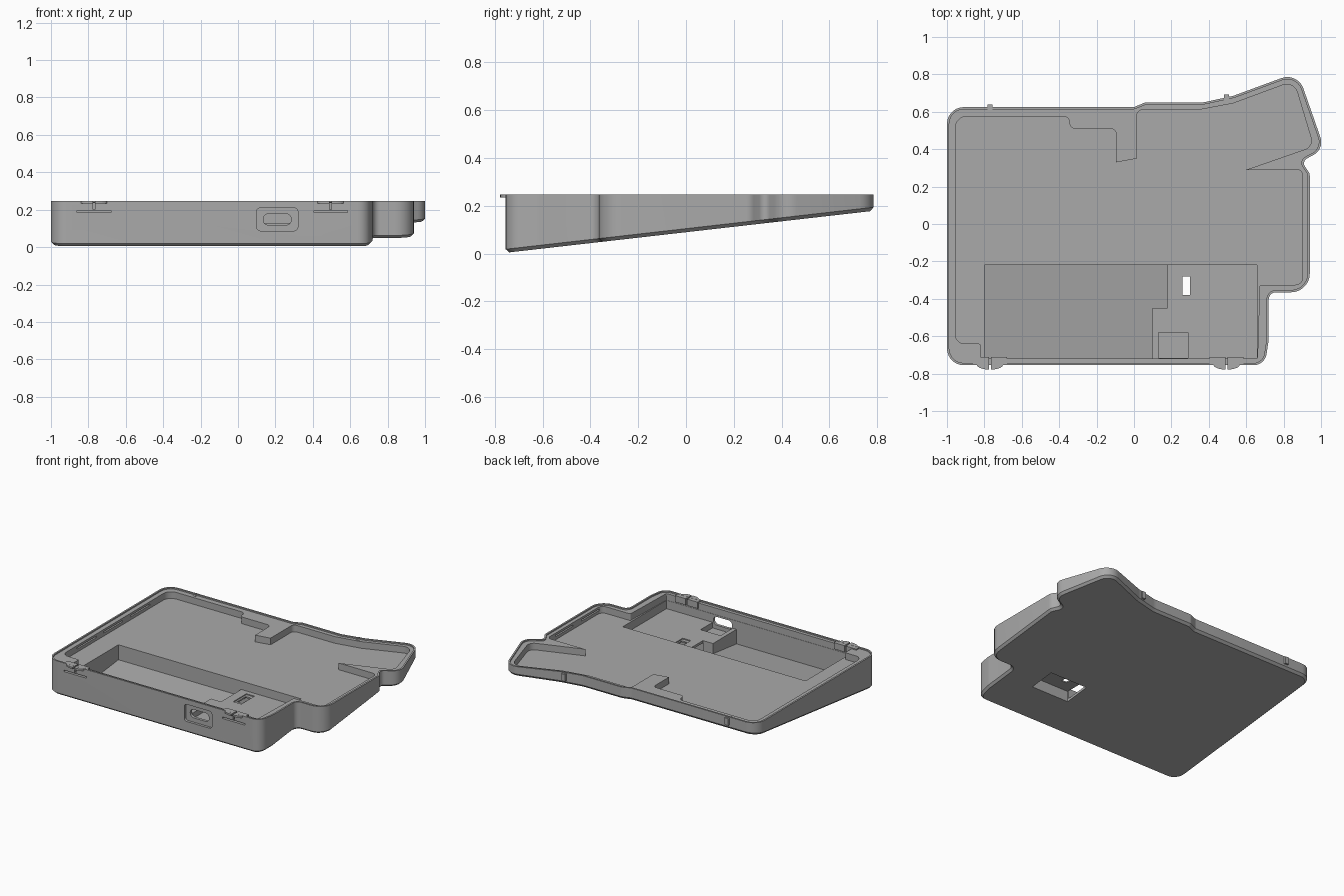
import bpy, bmesh
from math import pi, cos, sin, tan, radians
from mathutils import Vector, Matrix

if "Cube" in bpy.data.objects:
    bpy.data.objects.remove(bpy.data.objects["Cube"], do_unlink=True)

TOP, LIP, FLOOR, SHELF = 0.247, 0.238, 0.19, 0.13

grey = bpy.data.materials.new("plain grey")
grey.use_nodes = True
grey.diffuse_color = (0.4, 0.4, 0.4, 1)
grey.node_tree.nodes["Principled BSDF"].inputs["Base Color"].default_value = (0.4, 0.4, 0.4, 1)


def base(y):
    """Height of the tilted underside."""
    return 0.003 + 0.114 * (y + 0.755)


def rounded(corners, inset=0.0, steps=7):
    """Counterclockwise outline with filleted corners, optionally inset."""
    pts = [Vector(c[:2]) for c in corners]
    n = len(pts)
    dirs = [(pts[(i + 1) % n] - pts[i]).normalized() for i in range(n)]
    moved = []
    for i in range(n):
        a, b = dirs[i - 1], dirs[i]
        na, nb = Vector((-a.y, a.x)), Vector((-b.y, b.x))
        moved.append(pts[i] + (na + nb) * inset / (1 + na.dot(nb)))
    out = []
    for i in range(n):
        a, b = dirs[i - 1], dirs[i]
        side = 1 if a.x * b.y - a.y * b.x > 0 else -1
        turn = a.angle(b)
        room = 0.48 * min((moved[i] - moved[i - 1]).length, (moved[(i + 1) % n] - moved[i]).length)
        r = corners[i][2]
        if r == 0:
            out.append(moved[i])
            continue
        r = min(max(r - side * inset, 0.005), room / tan(turn / 2))
        start = moved[i] - a * r * tan(turn / 2)
        centre = start + Vector((-a.y, a.x)) * side * r
        for k in range(steps + 1):
            out.append(centre + Matrix.Rotation(side * turn * k / steps, 2) @ (start - centre))
    return out


def loft(name, rings):
    """Closed solid through rings of equal point count."""
    bm = bmesh.new()
    loops = [[bm.verts.new(p) for p in ring] for ring in rings]
    bm.faces.new(loops[0][::-1])
    bm.faces.new(loops[-1])
    n = len(loops[0])
    for lo, hi in zip(loops, loops[1:]):
        for i in range(n):
            j = (i + 1) % n
            bm.faces.new((lo[i], lo[j], hi[j], hi[i]))
    bmesh.ops.recalc_face_normals(bm, faces=bm.faces)
    mesh = bpy.data.meshes.new(name)
    bm.to_mesh(mesh)
    bm.free()
    mesh.materials.append(grey)
    obj = bpy.data.objects.new(name, mesh)
    bpy.context.collection.objects.link(obj)
    return obj


def prism(name, outline, low, high):
    """Upright solid; low may be a height or a function of y."""
    f = low if callable(low) else lambda y: low
    return loft(name, [[(p[0], p[1], f(p[1])) for p in outline],
                       [(p[0], p[1], high) for p in outline]])


def box(name, x0, x1, y0, y1, z0, z1):
    return prism(name, [(x0, y0), (x1, y0), (x1, y1), (x0, y1)], z0, z1)


def front_hole(name, x0, x1, z0, z1, r, y0, y1):
    """Rounded opening running along y."""
    shape = rounded([(x0, z0, r), (x1, z0, r), (x1, z1, r), (x0, z1, r)], steps=5)
    return loft(name, [[(p.x, y, p.y) for p in shape] for y in (y0, y1)])


def cut(target, cutters):
    for c in cutters:
        c.hide_render = True
        m = target.modifiers.new(c.name, 'BOOLEAN')
        m.operation, m.object, m.solver = 'DIFFERENCE', c, 'EXACT'
    bpy.context.view_layer.update()
    done = target.evaluated_get(bpy.context.evaluated_depsgraph_get())
    mesh = bpy.data.meshes.new_from_object(done)
    target.modifiers.clear()
    target.data = mesh
    for c in cutters:
        bpy.data.objects.remove(c, do_unlink=True)


# Tray body: tilted, chamfered underside and level top
outer = [(-1, -.755, .09), (.7, -.755, .07), (.72, -.62, .1), (.72, -.365, .04),
         (.94, -.365, .1), (.94, .27, .05), (.895, .335, .03), (1.019, .4, .08),
         (.875, .812, .09), (.53, .685, .15), (.37, .65, .15), (.06, .65, .04),
         (0, .625, .04), (-1, .625, .09)]
edge, foot = rounded(outer), rounded(outer, 0.015)
body = loft("tray_body", [[(p.x, p.y, base(p.y)) for p in foot],
                          [(p.x, p.y, base(p.y) + 0.015) for p in edge],
                          [(p.x, p.y, TOP) for p in edge]])

# Cavities of the tray
well = [(-.955, -.64, .05), (-.82, -.64, .01), (-.82, -.72, 0), (.66, -.72, .01),
        (.672, -.325, .01), (.902, -.325, .04), (.902, .29, .03), (.6, .29, 0),
        (.96, .415, .05), (.855, .765, .06), (.53, .645, .1), (.345, .61, .1),
        (.015, .61, .03), (.015, .35, 0), (-.095, .33, 0), (-.095, .51, .03),
        (-.345, .51, .03), (-.345, .575, .04), (-.955, .575, .06)]
bay = [(-.8, -.718), (.1, -.718), (.1, -.45), (.18, -.45), (.18, -.22), (-.8, -.22)]
shelf = [(.09, -.718), (.658, -.718), (.658, -.22), (.17, -.22), (.17, -.44), (.09, -.44)]
pocket = [(.18, -.46), (.48, -.46), (.48, -.27), (.18, -.27)]
cutters = [
    prism("rim_step", rounded(outer, 0.012), LIP, 0.3),
    prism("main_well", rounded(well), FLOOR, 0.31),
    prism("battery_bay", bay, lambda y: base(y) + 0.018, 0.22),
    prism("board_shelf", shelf, SHELF, 0.225),
    box("port_pocket", .13, .29, -.717, -.58, 0.09, 0.215),
    prism("underside_pocket", pocket, -0.1, 0.113),
    box("switch_recess", .245, .31, -.405, -.255, 0.123, 0.205),
    box("switch_slot", .258, .3, -.38, -.28, 0.05, 0.2),
    front_hole("port_recess", .1, .32, .087, .21, .02, -.8, -.737),
    front_hole("port_opening", .135, .285, .118, .178, .028, -.79, -.7),
]
CLIPS = (-.77, .495)
for cx in CLIPS:
    cutters.append(box("clip_slit", cx - .09, cx + .09, -.8, -.735, .185, .196))
    cutters.append(box("clip_gap", cx - .005, cx + .005, -.81, -.7, .2, .32))
# Thin grooves in the side walls
for y in (-.36, -.06, .25):
    cutters.append(box("left_groove", -.975, -.94, y - .11, y + .11, .212, .222))
for y in (-.2, .1):
    cutters.append(box("right_groove", .89, .918, y - .1, y + .1, .212, .222))
cut(body, cutters)

# Front latches: split rounded tabs with inner backing blocks
for side, cx in zip(("right", "left"), CLIPS):
    for s, half in ((-1, "outer"), (1, "inner")):
        arc = [(cx + s * (.006 + .064 * cos(t)), -.752 - .026 * sin(t))
               for t in (pi / 2 * k / 8 for k in range(9))]
        prism(f"{side}_latch_tab_{half}", arc + [(cx + s * .006, -.74), (cx + s * .07, -.74)],
              .234, TOP - .0005)
        x0, x1 = sorted((cx + s * .006, cx + s * .09))
        box(f"{side}_latch_block_{half}", x0, x1, -.742, -.712, .2, TOP - .001)

# Rear catches
for side, cx, y in (("right", -.77, .625), ("left", .495, .679)):
    box(f"{side}_rear_catch", cx - .014, cx + .014, y - .03, y + .014, .19, .24)

# Smooth the fillets, keep the edges sharp
for o in bpy.context.selected_objects:
    o.select_set(False)
body.select_set(True)
bpy.context.view_layer.objects.active = body
bpy.ops.object.shade_smooth_by_angle(angle=radians(30))
